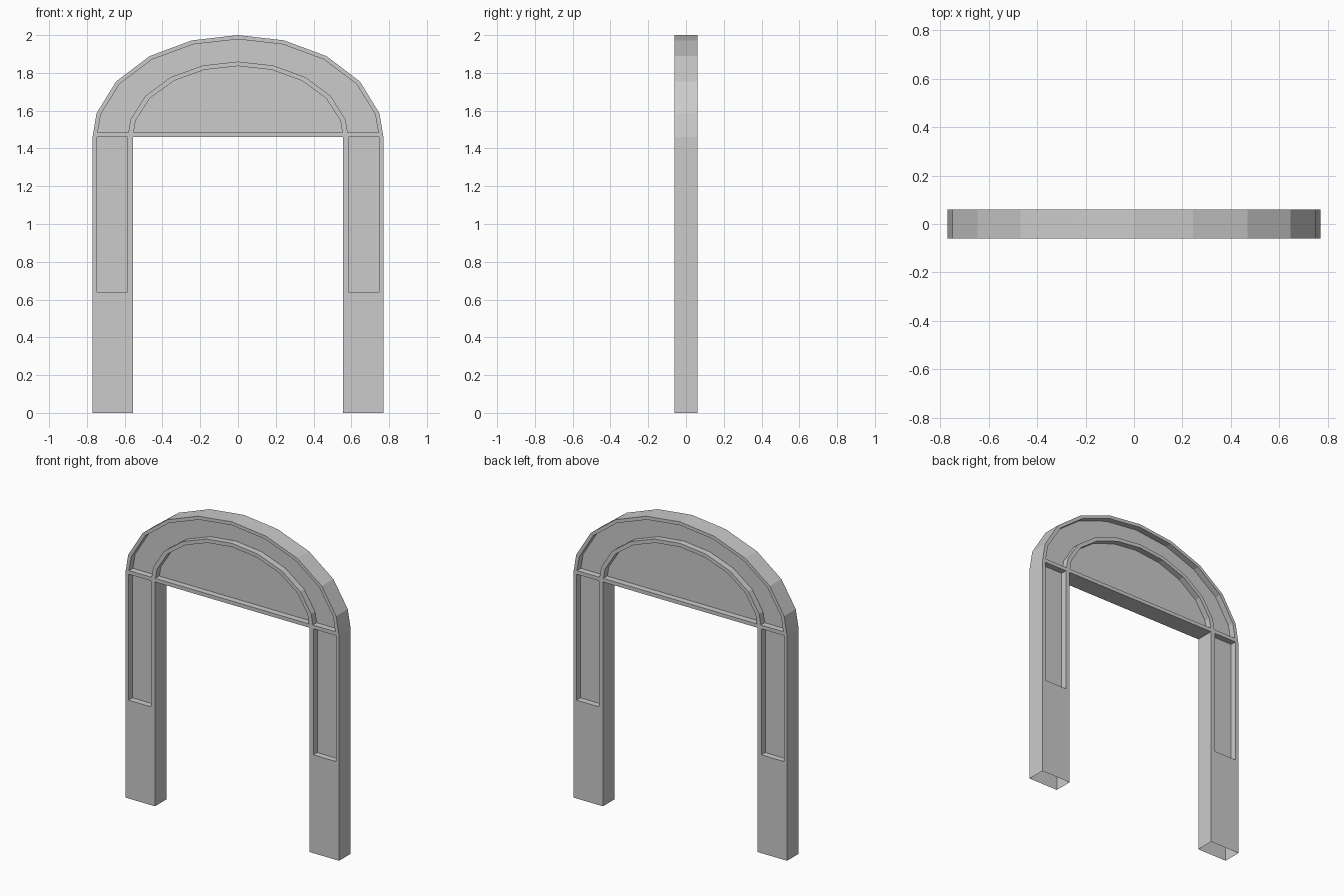
import bpy, bmesh, math

if "Cube" in bpy.data.objects:
    bpy.data.objects.remove(bpy.data.objects["Cube"])

HALF, FLOOR = 0.06, 0.02        # half depth of the wall, half depth at recess floor
SPRING, RAIL = 1.46, 1.484      # bottom and top of the cross rail
ANGLES = (13.5, 33, 52.5, 71.5)


def arc(a, b, base):
    """Half-ellipse polyline from right to left, its feet cut off at z = base."""
    right = [(a * math.cos(math.radians(t)), SPRING + b * math.sin(math.radians(t)))
             for t in ANGLES]
    x1, z1 = right[0]
    foot = a + (x1 - a) * (base - SPRING) / (z1 - SPRING)
    right.insert(0, (foot, base))
    return right + [(0, SPRING + b)] + [(-x, z) for x, z in reversed(right)]


def loop(bm, pts, y):
    vs = [bm.verts.new((x, y, z)) for x, z in pts]
    edges = [bm.edges.new((vs[i], vs[(i + 1) % len(vs)])) for i in range(len(vs))]
    return vs, edges


def walls(bm, a, b, skip_ground=False):
    n = len(a)
    for i in range(n):
        j = (i + 1) % n
        if skip_ground and a[i].co.z == 0 and a[j].co.z == 0:
            continue            # the feet are open underneath
        bm.faces.new((a[i], a[j], b[j], b[i]))


# Outline: two posts below a faceted arch
outline = ([(0.77, 0)] + arc(0.77, 0.54, SPRING) +
           [(-0.77, 0), (-0.556, 0), (-0.556, SPRING), (0.556, SPRING), (0.556, 0)])

# Recessed panels: arch band, tympanum, two posts
post = [(0.585, 0.64), (0.747, 0.64), (0.747, SPRING), (0.585, SPRING)]
panels = [arc(0.747, 0.518, RAIL) + arc(0.585, 0.4, RAIL)[::-1],
          arc(0.557, 0.376, RAIL),
          post,
          [(-x, z) for x, z in post]]

bm = bmesh.new()
rims = []
for side in (-1, 1):
    rim, edges = loop(bm, outline, side * HALF)
    rims.append(rim)
    for p in panels:
        top, top_edges = loop(bm, p, side * HALF)
        low, _ = loop(bm, p, side * FLOOR)
        edges += top_edges
        walls(bm, top, low)
        bm.faces.new(low)       # recess floor
    # Raised face around the recesses
    bmesh.ops.triangle_fill(bm, edges=edges, use_beauty=True, normal=(0, side, 0))
walls(bm, rims[0], rims[1], skip_ground=True)
bmesh.ops.recalc_face_normals(bm, faces=bm.faces[:])

mesh = bpy.data.meshes.new("arched_door_frame")
bm.to_mesh(mesh)
bm.free()
bpy.context.collection.objects.link(bpy.data.objects.new("arched_door_frame", mesh))
